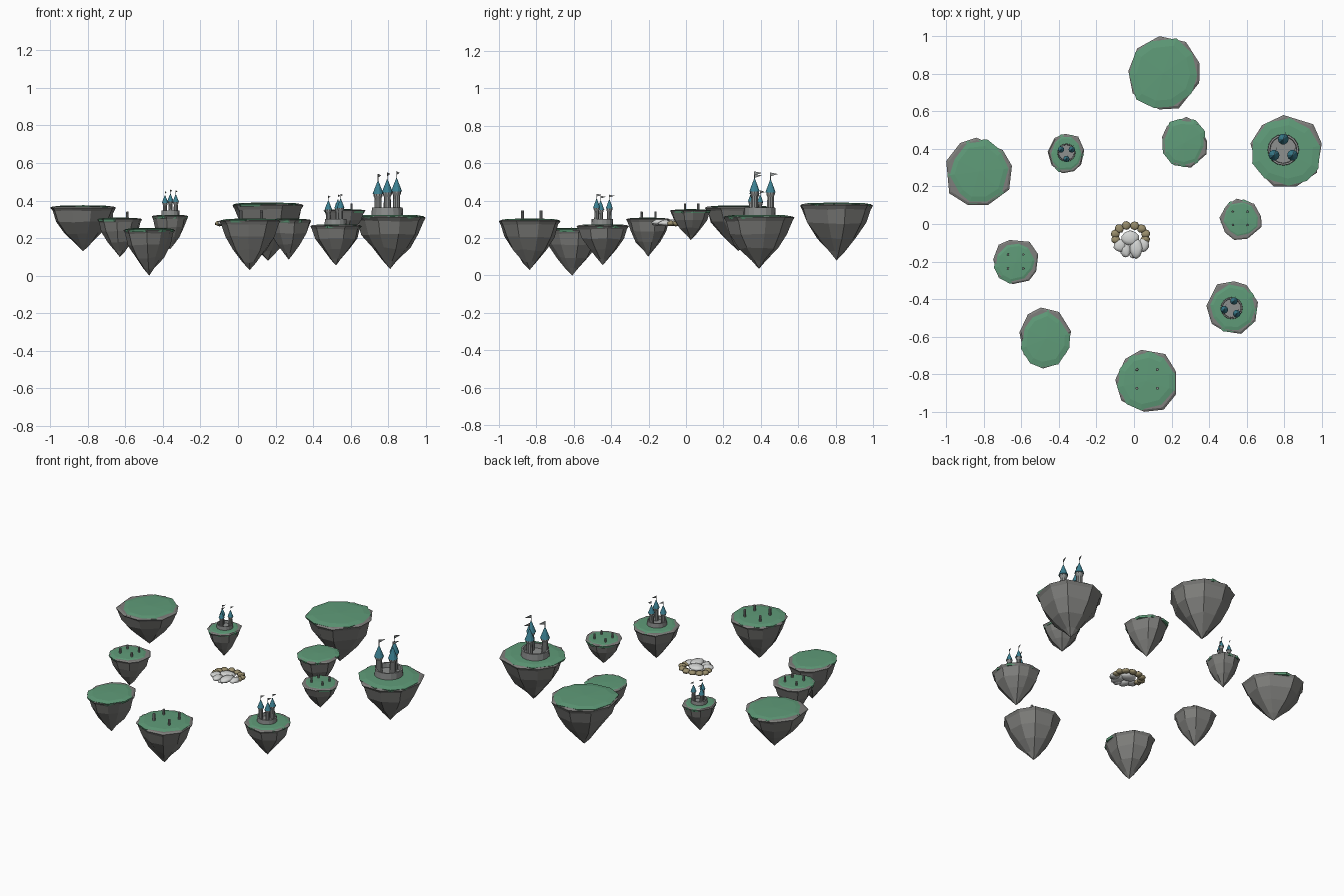
import bpy, bmesh, math, random
from mathutils import Vector, Matrix

if "Cube" in bpy.data.objects:
    bpy.data.objects.remove(bpy.data.objects["Cube"])

random.seed(7)
TAU = math.tau


def material(name, rgb):
    m = bpy.data.materials.new(name)
    m.diffuse_color = (*rgb, 1)
    m.use_nodes = True
    m.node_tree.nodes["Principled BSDF"].inputs["Base Color"].default_value = m.diffuse_color
    return m


GRASS = material("grass green", (0.115, 0.33, 0.19))
ROCK = material("rock grey", (0.21, 0.21, 0.20))
STONE = material("tower stone", (0.27, 0.28, 0.275))
ROOF = material("roof teal", (0.045, 0.22, 0.29))
FLAG = material("flag grey", (0.30, 0.32, 0.32))
CLOUD = material("pale stone", (0.66, 0.67, 0.66))
SAND = material("sandy tan", (0.32, 0.27, 0.15))


def finish(bm, name, mat, smooth=False):
    bmesh.ops.recalc_face_normals(bm, faces=bm.faces[:])
    me = bpy.data.meshes.new(name)
    bm.to_mesh(me)
    bm.free()
    me.materials.append(mat)
    for p in me.polygons:
        p.use_smooth = smooth
    ob = bpy.data.objects.new(name, me)
    bpy.context.collection.objects.link(ob)
    return ob


def loft(bm, rings, tip=None, cap_start=True):
    """Skin a stack of point rings; optionally close to a tip point."""
    vr = [[bm.verts.new(p) for p in r] for r in rings]
    n = len(vr[0])
    for a, b in zip(vr, vr[1:]):
        for i in range(n):
            bm.faces.new((a[i], a[(i + 1) % n], b[(i + 1) % n], b[i]))
    if cap_start:
        bm.faces.new(vr[0])
    if tip is None:
        bm.faces.new(vr[-1])
    else:
        t = bm.verts.new(tip)
        for i in range(n):
            bm.faces.new((vr[-1][i], vr[-1][(i + 1) % n], t))


def outline(n, phase):
    """Irregular polygon normalised to a -1..1 box."""
    pts = []
    for i in range(n):
        a = phase + TAU * (i + random.uniform(-0.18, 0.18)) / n
        r = random.uniform(0.93, 1.04)
        pts.append((r * math.cos(a), r * math.sin(a)))
    fit = []
    for k in (0, 1):
        c = [p[k] for p in pts]
        lo, hi = min(c), max(c)
        fit.append([2 * (v - lo) / (hi - lo) - 1 for v in c])
    return list(zip(*fit))


def island(name, x0, x1, y0, y1, top, bottom):
    cx, cy, rx, ry = (x0 + x1) / 2, (y0 + y1) / 2, (x1 - x0) / 2, (y1 - y0) / 2
    h = top - bottom
    n = 9
    shape = outline(n, random.uniform(0, 1))
    # tapering rock body
    rings = []
    for f, s, j in ((0.03, 0.93, 0), (0.055, 1, 0), (0.12, 0.93, .02), (0.36, 0.81, .03),
                    (0.62, 0.53, .04), (0.85, 0.21, .03)):
        ring = []
        for u, v in shape:
            k = s + random.uniform(-j, j)
            z = top - h * (f + random.uniform(-j, j) * 0.6)
            ring.append((cx + rx * k * u, cy + ry * k * v, z))
        rings.append(ring)
    bm = bmesh.new()
    loft(bm, rings, (cx, cy, bottom))
    finish(bm, name + "_rock", ROCK)
    # grass cap with a slight dome
    ox, oy = random.uniform(-.03, .03) * rx, random.uniform(-.03, .03) * ry
    cap = outline(10, random.uniform(0, 1))
    rings = [[(cx + ox + rx * s * u, cy + oy + ry * s * v, top - d) for u, v in cap]
             for s, d in ((0.92, 0.022), (0.95, 0.009), (0.75, 0.003))]
    bm = bmesh.new()
    loft(bm, rings, (cx + ox, cy + oy, top))
    finish(bm, name + "_grass", GRASS)


def lathe(bm, x, y, profile, n=10):
    """Turned solid from (radius, z) pairs, flat at both ends."""
    loft(bm, [[(x + r * math.cos(TAU * i / n), y + r * math.sin(TAU * i / n), z)
               for i in range(n)] for r, z in profile])


def castle(name, cx, cy, z, s, start):
    # round curtain wall with an open court
    bm = bmesh.new()
    lathe(bm, cx, cy, [(.070 * s, z - .005), (.084 * s, z - .005), (.082 * s, z + .042 * s),
                       (.072 * s, z + .042 * s), (.070 * s, z + .012 * s)], 16)
    finish(bm, name + "_wall", STONE)
    towers, roofs, flags = bmesh.new(), bmesh.new(), bmesh.new()
    for i, extra in enumerate((0.008, 0.0, 0.014)):
        a = start + TAU * i / 3
        x, y = cx + .057 * s * math.cos(a), cy + .057 * s * math.sin(a)
        e = z + (0.115 + extra) * s
        # tower shaft with a flared head
        lathe(towers, x, y, [(.021 * s, z - .005), (.018 * s, e - .025 * s),
                             (.024 * s, e - .012 * s), (.024 * s, e)])
        # pointed roof
        lathe(roofs, x, y, [(.029 * s, e - .002 * s), (.017 * s, e + .03 * s), (.002 * s, e + .068 * s)])
        # mast and pennant
        t = e + .105 * s
        lathe(flags, x, y, [(.0018 * s, e + .06 * s), (.0018 * s, t)], 5)
        d = Vector((0.35, 0.94, 0))
        side = Vector((0.94, -0.35, 0)) * .0012 * s
        base = Vector((x, y, 0))
        tri = [base + Vector((0, 0, t)), base + Vector((0, 0, t - .02 * s)),
               base + d * .042 * s + Vector((0, 0, t - .008 * s))]
        loft(flags, [[p - side for p in tri], [p + side for p in tri]])
    finish(towers, name + "_towers", STONE)
    finish(roofs, name + "_roofs", ROOF)
    finish(flags, name + "_flags", FLAG)


def posts(name, cx, cy, z, r):
    # four standing stones in a square
    bm = bmesh.new()
    for sx, sy, k in ((-1, -1, 1), (1, -1, .8), (-1, 1, .75), (1, 1, 1)):
        lathe(bm, cx + sx * r * .34, cy + sy * r * .31,
              [(.05 * r, z - .01), (.05 * r, z + .27 * r * k), (.04 * r, z + .29 * r * k)], 8)
    finish(bm, name + "_posts", STONE)


# floating islands: box in x and y, top and bottom height
island("north_island", -.03, .35, .61, 1.0, .39, .08)
island("west_island", -1.0, -.65, .10, .46, .375, .13)
island("east_island", .62, 1.0, .20, .58, .325, .035)
island("small_castle_island", -.46, -.265, .27, .48, .325, .14)
island("inner_island", .15, .39, .30, .57, .305, .085)
island("inner_east_island", .455, .68, -.085, .135, .355, .19)
island("inner_west_island", -.75, -.51, -.32, -.085, .31, .10)
island("southwest_island", -.61, -.335, -.77, -.445, .255, 0.0)
island("southeast_island", .385, .66, -.585, -.305, .275, .055)
island("south_island", -.10, .225, -1.0, -.67, .305, .03)

castle("large_castle", .795, .395, .322, 1.0, math.pi / 2)
castle("medium_castle", .52, -.448, .272, .70, math.radians(72))
castle("small_castle", -.36, .38, .322, .58, math.radians(30))

posts("south", .07, -.825, .302, .16)
posts("inner_west", -.63, -.20, .307, .12)
posts("inner_east", .565, .03, .352, .115)


def boulders(name, mat, spots):
    bm = bmesh.new()
    for x, y, z, rx, ry, rz in spots:
        m = Matrix.Translation((x, y, z)) @ Matrix.Diagonal((rx, ry, rz, 1))
        new = bmesh.ops.create_icosphere(bm, subdivisions=2, radius=1, matrix=m)["verts"]
        for v in new:
            v.co += Vector([random.uniform(-.0025, .0025) for _ in range(3)])
    finish(bm, name, mat, True)


# sandy arc of lumps around the back of the central cluster
boulders("sandy_lumps", SAND,
         [(-.018 + .083 * math.cos(a), -.065 + .058 * math.sin(a), .278, .024, .023, .014)
          for a in [math.pi * (i / 7 * 1.2 - .1) for i in range(8)]])
# pale lumps in the middle and front
boulders("pale_lumps", CLOUD,
         [(-.02, -.075, .282, .05, .04, .017), (-.075, -.115, .282, .034, .035, .014),
          (-.045, -.14, .28, .026, .04, .014), (.012, -.13, .284, .034, .055, .017),
          (.052, -.11, .28, .028, .04, .014), (-.005, -.155, .276, .022, .03, .011)])
